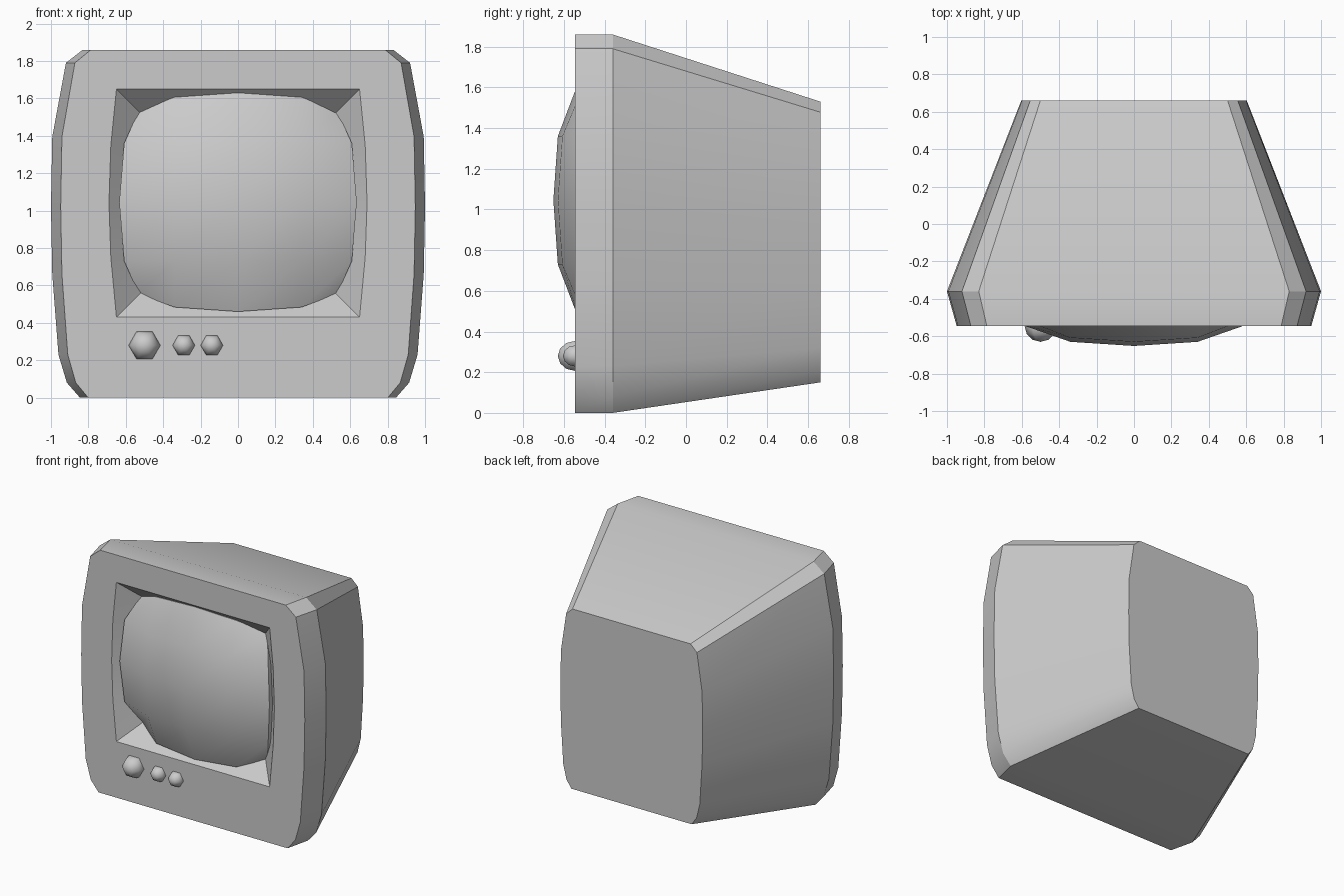
import bpy, bmesh, math
from mathutils import Matrix

if "Cube" in bpy.data.objects:
    bpy.data.objects.remove(bpy.data.objects["Cube"])

FRONT = -0.545


def finish(name, bm, angle=30):
    bmesh.ops.recalc_face_normals(bm, faces=bm.faces)
    me = bpy.data.meshes.new(name)
    bm.to_mesh(me)
    bm.free()
    ob = bpy.data.objects.new(name, me)
    bpy.context.collection.objects.link(ob)
    bpy.ops.object.select_all(action='DESELECT')
    ob.select_set(True)
    bpy.context.view_layer.objects.active = ob
    bpy.ops.object.shade_smooth_by_angle(angle=math.radians(angle))
    return ob


def mirrored(half):
    return half + [(-x, z) for x, z in reversed(half)]


def ring(bm, pts, y, sx=1.0, sz=1.0, z0=0.0):
    return [bm.verts.new((x * sx, y, z * sz + z0)) for x, z in pts]


def bridge(bm, a, b):
    n = len(a)
    for i in range(n):
        j = (i + 1) % n
        bm.faces.new((a[i], a[j], b[j], b[i]))


# Casing: front, widest and back sections of one outline
outline = mirrored([(0.845, 0), (0.915, 0.08), (0.96, 0.23), (0.993, 0.66), (1.0, 1.02),
                    (0.993, 1.395), (0.92, 1.79), (0.83, 1.86)])
opening = mirrored([(0.65, 0.43), (0.68, 0.75), (0.69, 1.04), (0.68, 1.35), (0.65, 1.65)])

bm = bmesh.new()
front = ring(bm, outline, FRONT, 0.948)
rim = ring(bm, outline, -0.36)
back = ring(bm, outline, 0.66, 0.603, 0.742, 0.15)
bridge(bm, front, rim)
bridge(bm, rim, back)
bm.faces.new(back)

# Sloped recess around the screen
lip = ring(bm, opening, FRONT)
floor_pts = [(x - math.copysign(0.14, x), 1.04 + (z - 1.04) * 0.77) for x, z in opening]
floor = ring(bm, floor_pts, -0.40)
bridge(bm, lip, floor)
bm.faces.new(floor)

# Front panel with the opening left free
edges = []
for loop in (front, lip):
    edges += [bm.edges.get((loop[i - 1], loop[i])) for i in range(len(loop))]
bmesh.ops.triangle_fill(bm, edges=edges, use_beauty=True, normal=(0, -1, 0))
finish("casing", bm)

# Bulging screen: 4 x 4 curved grid with a short skirt
xs, zs, drop = (0, 0.34, 0.635), (0, 0.315, 0.585), (0, 0.022, 0.125)
bm = bmesh.new()
grid = []
for j in range(-2, 3):
    row = []
    for i in range(-2, 3):
        u, v = abs(i), abs(j)
        x = math.copysign(xs[u] - (0.105 * (v / 2) ** 2 if u == 2 else 0), i)
        z = math.copysign(zs[v] - (0.095 * (u / 2) ** 2 if v == 2 else 0), j)
        row.append(bm.verts.new((x, -0.652 + drop[u] + drop[v], 1.045 + z)))
    grid.append(row)
for j in range(4):
    for i in range(4):
        bm.faces.new((grid[j][i], grid[j][i + 1], grid[j + 1][i + 1], grid[j + 1][i]))
border = [e for e in bm.edges if e.is_boundary]
skirt = bmesh.ops.extrude_edge_only(bm, edges=border)["geom"]
for v in skirt:
    if isinstance(v, bmesh.types.BMVert):
        v.co.y = max(v.co.y, -0.40)
        v.co.y += 0.01
finish("screen", bm, 40)

# Six-sided control knobs
for name, x, r in (("large_knob", -0.50, 0.085), ("small_knob_left", -0.29, 0.06),
                   ("small_knob_right", -0.14, 0.06)):
    bm = bmesh.new()
    bmesh.ops.create_uvsphere(bm, u_segments=6, v_segments=6, radius=r)
    turn = Matrix.Rotation(math.radians(90), 4, 'X') @ Matrix.Rotation(math.radians(90), 4, 'Z')
    bm.transform(Matrix.Translation((x, FRONT, 0.28)) @ turn)
    finish(name, bm, 65)
